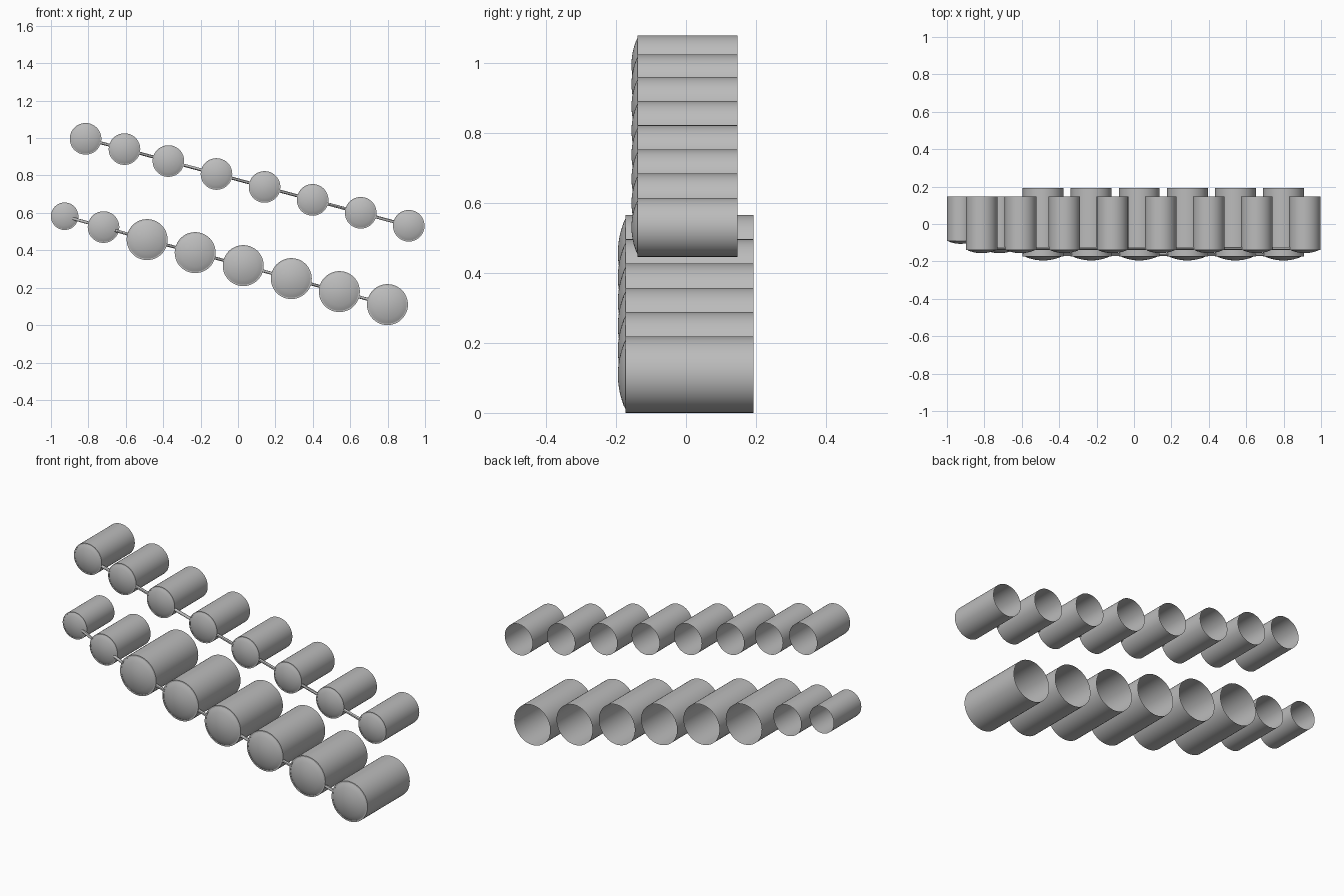
import bpy, bmesh, math
from mathutils import Vector, Matrix

if "Cube" in bpy.data.objects:
    bpy.data.objects.remove(bpy.data.objects["Cube"], do_unlink=True)

grey = bpy.data.materials.new("plain grey")
grey.use_nodes = True
grey.diffuse_color = (0.5, 0.5, 0.5, 1)
grey.node_tree.nodes["Principled BSDF"].inputs["Base Color"].default_value = (0.5, 0.5, 0.5, 1)


def finish(bm, name):
    bmesh.ops.recalc_face_normals(bm, faces=bm.faces)
    mesh = bpy.data.meshes.new(name)
    bm.to_mesh(mesh)
    bm.free()
    mesh.materials.append(grey)
    obj = bpy.data.objects.new(name, mesh)
    bpy.context.collection.objects.link(obj)
    bpy.ops.object.select_all(action="DESELECT")
    obj.select_set(True)
    bpy.context.view_layer.objects.active = obj
    bpy.ops.object.shade_smooth_by_angle(angle=math.radians(30))
    return obj


def drum(name, x, z, radius, front, back, dome):
    """Open-backed shell with a narrow rim and a domed front, spun about y."""
    lip = radius * 0.045
    inner = radius * 0.93
    profile = [(radius, back), (radius, front), (inner, front), (inner, front + lip * 0.3)]
    steps = 8
    for i in range(1, steps + 1):
        r = inner * (1 - i / steps)
        profile.append((r, front - dome * (1 - (r / inner) ** 2)))
    bm = bmesh.new()
    verts = [bm.verts.new((r, y, 0)) for r, y in profile]
    edges = [bm.edges.new(pair) for pair in zip(verts, verts[1:])]
    bmesh.ops.spin(bm, geom=verts + edges, cent=(0, 0, 0), axis=(0, 1, 0),
                   angle=math.tau, steps=48, use_merge=True)
    bmesh.ops.remove_doubles(bm, verts=bm.verts, dist=0.0002)
    obj = finish(bm, name)
    obj.location = (x, 0, z)


def rod(name, start, end):
    """Thin round bar between two points."""
    a, b = Vector(start), Vector(end)
    turn = (b - a).to_track_quat("Z", "Y").to_matrix().to_4x4()
    bm = bmesh.new()
    bmesh.ops.create_cone(bm, cap_ends=True, segments=12, radius1=0.008, radius2=0.008,
                          depth=(b - a).length,
                          matrix=Matrix.Translation((a + b) / 2) @ turn)
    finish(bm, name)


# Drum sizes: radius, front rim y, back y, dome height
small = (0.0735, -0.092, 0.147, 0.014)
medium = (0.0845, -0.139, 0.148, 0.017)
large = (0.1095, -0.173, 0.193, 0.022)

# Each row: drum size, x and z of its axis
upper = [(medium, -0.815, 0.996), (medium, -0.607, 0.941)]
upper += [(medium, -0.372 + 0.257 * i, 0.877 - 0.0692 * i) for i in range(6)]
lower = [(small, -0.927, 0.582), (medium, -0.719, 0.524)]
lower += [(large, -0.486 + 0.257 * i, 0.457 - 0.0695 * i) for i in range(6)]

for row_name, row in (("upper", upper), ("lower", lower)):
    joints = []
    for i, (size, x, z) in enumerate(row):
        drum(f"{row_name}_drum_{i + 1}", x, z, *size)
        joints.append((x, size[1] + 0.009, z))
    for i, (a, b) in enumerate(zip(joints, joints[1:])):
        rod(f"{row_name}_rod_{i + 1}", a, b)
